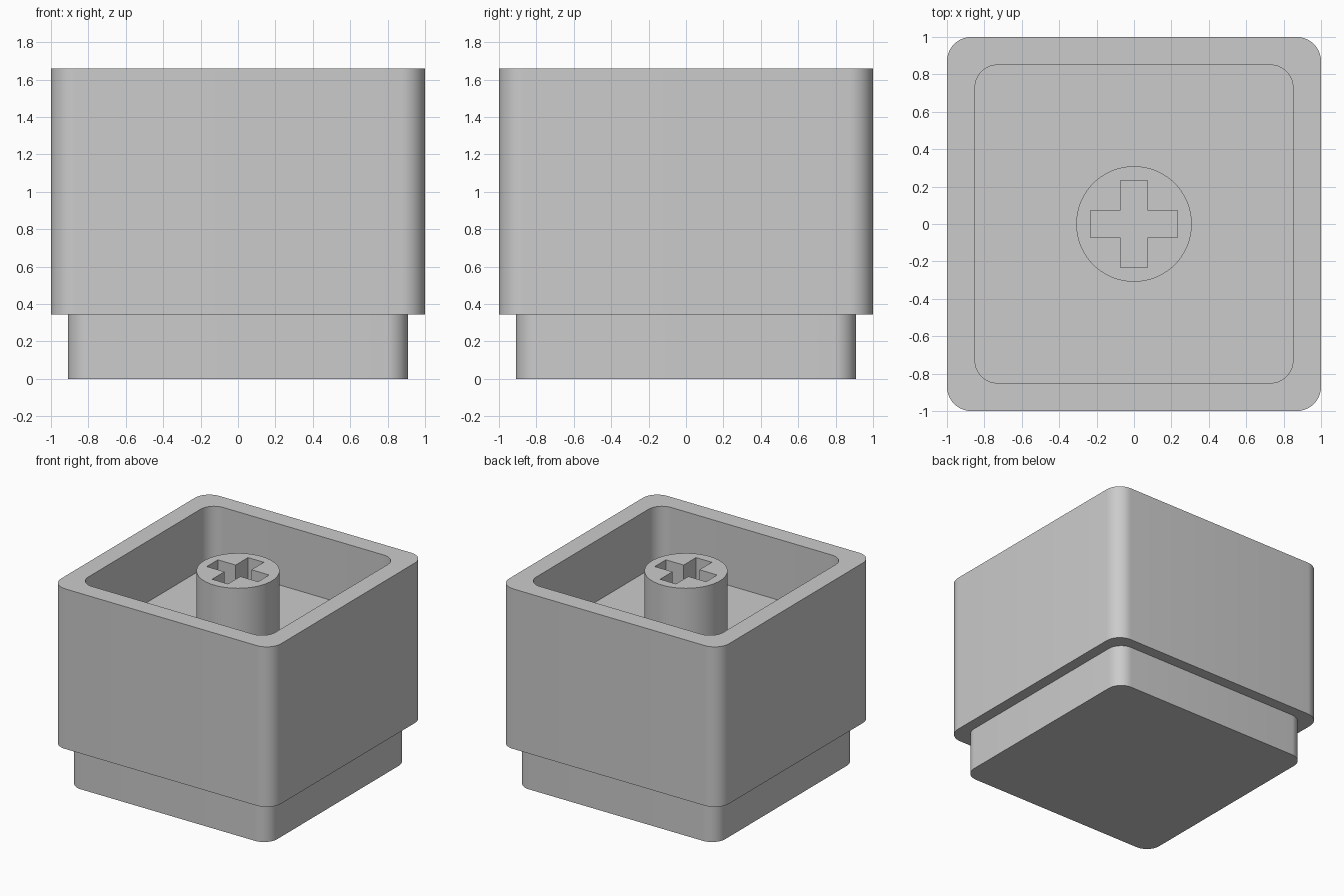
import bpy, bmesh, math

if "Cube" in bpy.data.objects:
    bpy.data.objects.remove(bpy.data.objects["Cube"], do_unlink=True)

# Single plain grey plastic
grey = bpy.data.materials.new("grey plastic")
grey.use_nodes = True
color = (0.6, 0.6, 0.6, 1)
grey.diffuse_color = color
grey.node_tree.nodes["Principled BSDF"].inputs["Base Color"].default_value = color

# Key heights
STEP, FLOOR, TOP = 0.345, 1.16, 1.66


def rounded_square(half, radius, steps=10):
    """Counter-clockwise outline of a square with round corners."""
    points = []
    for corner in range(4):
        mid = math.radians(45 + 90 * corner)
        cx = math.copysign(half - radius, math.cos(mid))
        cy = math.copysign(half - radius, math.sin(mid))
        for i in range(steps + 1):
            a = math.pi / 2 * (corner + i / steps)
            points.append((cx + radius * math.cos(a), cy + radius * math.sin(a)))
    return points


def circle(radius, count=72):
    turn = 2 * math.pi / count
    return [(radius * math.cos(i * turn), radius * math.sin(i * turn)) for i in range(count)]


def cross(reach, half_width):
    """Plus-shaped outline: one arm turned four times."""
    points = []
    x, y = reach, half_width
    for arm in [(x, -y), (x, y), (y, y)], [(y, x), (-y, x), (-y, y)]:
        points += arm
    return points + [(-px, -py) for px, py in points]


def loft(bm, sections):
    """Join outlines (points, z) with walls; return the vertex rings."""
    rings = [[bm.verts.new((x, y, z)) for x, y in pts] for pts, z in sections]
    for low, high in zip(rings, rings[1:]):
        for i in range(len(low)):
            j = (i + 1) % len(low)
            bm.faces.new((low[i], low[j], high[j], high[i]))
    return rings


def finish(bm, name):
    mesh = bpy.data.meshes.new(name)
    bm.to_mesh(mesh)
    bm.free()
    mesh.materials.append(grey)
    obj = bpy.data.objects.new(name, mesh)
    bpy.context.collection.objects.link(obj)
    bpy.ops.object.select_all(action='DESELECT')
    obj.select_set(True)
    bpy.context.view_layer.objects.active = obj
    bpy.ops.object.shade_smooth_by_angle(angle=math.radians(30))
    return obj


# Housing: narrow base, overhanging block and open pocket
base = rounded_square(0.91, 0.12)
block = rounded_square(1.0, 0.13)
pocket = rounded_square(0.85, 0.12)
bm = bmesh.new()
rings = loft(bm, [(base, 0), (base, STEP), (block, STEP), (block, TOP),
                  (pocket, TOP), (pocket, FLOOR)])
bm.faces.new(rings[0][::-1])
bm.faces.new(rings[-1])
finish(bm, "housing")

# Stem: round post with a cross-shaped socket
bm = bmesh.new()
outer = loft(bm, [(circle(0.309), FLOOR), (circle(0.309), TOP)])[1]
inner = loft(bm, [(cross(0.233, 0.072), TOP), (cross(0.233, 0.072), FLOOR)])[0]
rim = [bm.edges.get((ring[i - 1], ring[i])) for ring in (outer, inner) for i in range(len(ring))]
filled = bmesh.ops.triangle_fill(bm, edges=rim, use_beauty=True, normal=(0, 0, 1))
for item in filled["geom"]:
    if isinstance(item, bmesh.types.BMFace):
        item.normal_update()
        if item.normal.z < 0:
            item.normal_flip()
finish(bm, "stem")
